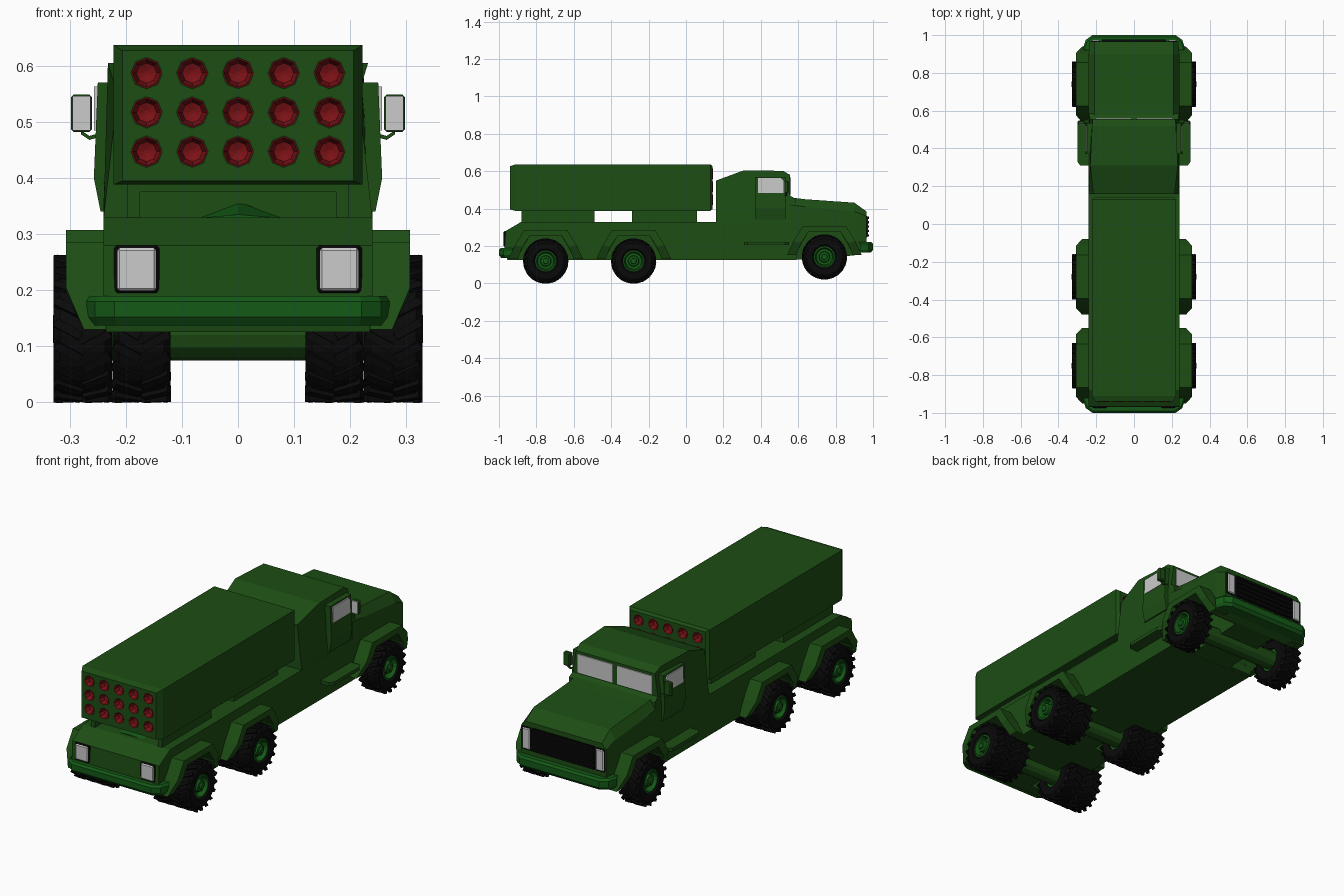
import bpy, bmesh, math
from mathutils import Matrix, Vector

if "Cube" in bpy.data.objects:
    bpy.data.objects.remove(bpy.data.objects["Cube"])


def material(name, rgb):
    m = bpy.data.materials.new(name)
    m.diffuse_color = (*rgb, 1)
    m.use_nodes = True
    m.node_tree.nodes["Principled BSDF"].inputs["Base Color"].default_value = m.diffuse_color
    return m


GREEN = material("green", (0.012, 0.075, 0.007))
BRIGHT = material("bright_green", (0.007, 0.1, 0.008))
RED = material("red", (0.2, 0.006, 0.008))
BLACK = material("black", (0.003, 0.003, 0.003))
GLASS = material("pale_grey", (0.55, 0.55, 0.55))


def finish(name, bm, mat, mirror=False, bevel=0):
    bmesh.ops.recalc_face_normals(bm, faces=bm.faces)
    me = bpy.data.meshes.new(name)
    bm.to_mesh(me)
    bm.free()
    ob = bpy.data.objects.new(name, me)
    bpy.context.collection.objects.link(ob)
    me.materials.append(mat)
    if bevel:
        b = ob.modifiers.new("bevel", 'BEVEL')
        b.width, b.segments = bevel, 1
    if mirror:
        ob.modifiers.new("mirror", 'MIRROR')
    return ob


def add_loft(bm, rings):
    vs = [[bm.verts.new(p) for p in r] for r in rings]
    n = len(vs[0])
    for a, b in zip(vs, vs[1:]):
        for i in range(n):
            j = (i + 1) % n
            bm.faces.new((a[i], a[j], b[j], b[i]))
    bm.faces.new(vs[0][::-1])
    bm.faces.new(vs[-1])


def loft(name, rings, mat, **kw):
    bm = bmesh.new()
    add_loft(bm, rings)
    return finish(name, bm, mat, **kw)


def side_prism(name, pts, mat, **kw):
    """Side profile points (y, z, half width), symmetric about x = 0."""
    return loft(name, [[(s * w, y, z) for y, z, w in pts] for s in (-1, 1)], mat, **kw)


def box(name, x, y, z, mat, **kw):
    ring = lambda zz: [(x[0], y[0], zz), (x[1], y[0], zz), (x[1], y[1], zz), (x[0], y[1], zz)]
    return loft(name, [ring(z[0]), ring(z[1])], mat, **kw)


def cut(ob, cutter):
    b = ob.modifiers.new("cut", 'BOOLEAN')
    b.operation, b.object, b.solver = 'DIFFERENCE', cutter, 'EXACT'
    cutter.hide_render = True
    cutter.hide_set(True)


def add_lathe(bm, profile, n, centre, axis='x', closed=False, turn=0.0):
    """Revolve (along, radius) points about an axis through centre."""
    rings = []
    for a, r in profile:
        ring = []
        for i in range(n):
            t = 2 * math.pi * i / n + turn
            c, s = r * math.cos(t), r * math.sin(t)
            ring.append(bm.verts.new(Vector(centre) + Vector((a, c, s) if axis == 'x' else (c, a, s))))
        rings.append(ring)
    for a, b in list(zip(rings, rings[1:])) + ([(rings[-1], rings[0])] if closed else []):
        for i in range(n):
            j = (i + 1) % n
            bm.faces.new((a[i], a[j], b[j], b[i]))
    if not closed:
        bm.faces.new(rings[0])
        bm.faces.new(rings[-1])


# wheels: (y, z, inner edges of the tyres)
AXLES = [("rear", -0.75, 0.12, (0.12, 0.225)),
         ("middle", -0.28, 0.12, (0.12, 0.225)),
         ("front", 0.74, 0.142, (0.225,))]

# wheel well cutters
wells = bmesh.new()
for _, y, z, _x in AXLES:
    prof = [(-0.15, -0.1), (-0.15, 0.02), (-0.085, 0.135), (0.085, 0.135), (0.15, 0.02), (0.15, -0.1)]
    for s in (-1, 1):
        add_loft(wells, [[(s * x, y + a, z + b) for a, b in prof] for x in (0.112, 0.4)])
wells = finish("wheel_well_cutter", wells, GREEN)

# main lower body
body = side_prism("lower_body", [(-0.955, 0.125, 0.235), (-0.97, 0.19, 0.24), (-0.965, 0.28, 0.24),
                                 (-0.88, 0.33, 0.24), (0.57, 0.33, 0.24), (0.57, 0.125, 0.24)], GREEN)
cut(body, wells)

# hood and nose
rings = []
for y, low, w, shoulder, wt, top in [(0.56, 0.125, 0.24, 0.42, 0.21, 0.46), (0.64, 0.13, 0.24, 0.41, 0.21, 0.45),
                                     (0.90, 0.15, 0.24, 0.385, 0.21, 0.432), (0.965, 0.18, 0.235, 0.36, 0.21, 0.385)]:
    rings.append([(-w, y, low), (w, y, low), (w, y, shoulder), (wt, y, top), (-wt, y, top), (-w, y, shoulder)])
cut(loft("hood", rings, GREEN), wells)

# cab
side_prism("cab", [(0.16, 0.325, 0.24), (0.16, 0.55, 0.215), (0.31, 0.605, 0.232), (0.52, 0.602, 0.222),
                   (0.557, 0.58, 0.218), (0.557, 0.47, 0.235), (0.585, 0.452, 0.238), (0.585, 0.325, 0.24)], GREEN)
box("windshield", (0.012, 0.205), (0.54, 0.562), (0.475, 0.567), GLASS, mirror=True)
loft("door", [[(x, y, z) for x, z in [(0.21, 0.34), (0.245, 0.34), (0.257, 0.40), (0.25, 0.57), (0.21, 0.57)]]
              for y in (0.37, 0.535)], GREEN, mirror=True)
loft("side_window", [[(x, y, z) for y, z in [(0.385, 0.485), (0.52, 0.485), (0.52, 0.55), (0.508, 0.563), (0.385, 0.563)]]
                     for x in (0.24, 0.2565)], GLASS, mirror=True)

# mirrors with arms
box("mirror_housing", (0.26, 0.298), (0.525, 0.548), (0.482, 0.549), GREEN, mirror=True, bevel=0.005)
box("mirror_glass", (0.263, 0.295), (0.522, 0.53), (0.485, 0.546), GLASS, mirror=True)
loft("mirror_arm", [[(x, y, z + d) for y, d in [(0.53, 0), (0.54, 0), (0.54, 0.007), (0.53, 0.007)]]
                    for x, z in [(0.24, 0.475), (0.265, 0.468), (0.28, 0.478), (0.28, 0.49)]], GREEN, mirror=True)

# side steps
loft("side_step", [[(0.23, 0.31, z), (0.285, 0.31, z), (0.30, 0.33, z), (0.30, 0.53, z), (0.285, 0.55, z), (0.23, 0.55, z)]
                   for z in (0.205, 0.222)], GREEN, mirror=True)

# grille and lamps
box("grille_panel", (-0.172, 0.172), (0.95, 0.968), (0.245, 0.362), BLACK)
for i in range(5):
    z = 0.25 + i * 0.024
    box("grille_bar", (-0.17, 0.17), (0.96, 0.978), (z, z + 0.011), BLACK)
box("front_lamp_frame", (0.178, 0.229), (0.95, 0.97), (0.245, 0.36), BLACK, mirror=True, bevel=0.004)
box("front_lamp", (0.182, 0.225), (0.95, 0.974), (0.25, 0.355), GLASS, mirror=True, bevel=0.004)
box("rear_lamp_frame", (0.14, 0.221), (-0.974, -0.95), (0.193, 0.281), BLACK, mirror=True, bevel=0.006)
box("rear_lamp", (0.145, 0.216), (-0.978, -0.95), (0.198, 0.276), GLASS, mirror=True, bevel=0.005)

# wrap-round bumpers
for name, s, d, z0, z1 in [("front_bumper", 1, 0, 0.165, 0.222), ("rear_bumper", -1, 0.0, 0.137, 0.19)]:
    plan = [(0.27, 0.93), (0.255, 0.975), (0.22, 1.0)]
    plan = plan + [(-x, y) for x, y in plan[::-1]]
    loft(name, [[(x * k, s * (y - g), z) for x, y in plan]
                for z, k, g in [(z0, 0.98, 0.012), (z0 + 0.015, 1, 0), (z1 - 0.01, 1, 0), (z1, 0.98, 0.01)]], BRIGHT)

# launcher box, chamfered at both ends, with tube holes
rings = [[(-w, y, z0), (w, y, z0), (w, y, z1), (-w, y, z1)] for y, w, z0, z1 in
         [(-0.94, 0.206, 0.395, 0.627), (-0.91, 0.222, 0.388, 0.637), (0.13, 0.222, 0.388, 0.637), (0.142, 0.206, 0.398, 0.627)]]
launcher = loft("launcher_box", rings, GREEN)
holes, tubes = bmesh.new(), bmesh.new()
for x in (-0.163, -0.0815, 0, 0.0815, 0.163):
    for z in (0.447, 0.517, 0.587):
        for y, s in ((-0.94, -1), (0.142, 1)):
            add_lathe(holes, [(s * 0.02, 0.028), (-s * 0.05, 0.028)], 8, (x, y, z), 'y')
            add_lathe(tubes, [(-s * 0.045, 0.0275), (s * 0.002, 0.0275), (s * 0.002, 0.025),
                              (-s * 0.025, 0.018), (-s * 0.03, 0.004)], 8, (x, y, z), 'y')
cut(launcher, finish("tube_hole_cutter", holes, GREEN))
finish("launch_tubes", tubes, RED)

# launcher mounts
box("rear_mount_cheek", (0.175, 0.197), (-0.88, -0.49), (0.325, 0.39), GREEN, mirror=True)
box("rear_mount_beam", (-0.176, 0.176), (-0.88, -0.81), (0.375, 0.39), GREEN)
box("rear_mount_core", (-0.176, 0.176), (-0.81, -0.49), (0.325, 0.39), GREEN)
loft("rear_mount_wedge", [[(-0.08, y, 0.328), (0.08, y, 0.328), (0, y, z)] for y, z in ((-0.86, 0.335), (-0.8, 0.358))], BRIGHT)
box("front_mount", (-0.18, 0.18), (-0.29, 0.06), (0.325, 0.39), GREEN)

# fenders, axles and wheels
for label, y, z, tyres in AXLES:
    arch = [(-0.20, 0.01, 0.275), (-0.165, 0.085, 0.307), (-0.115, 0.165, 0.307)]
    inner = [(-0.085, 0.135, 0.307), (-0.125, 0.075, 0.307), (-0.15, 0.01, 0.275)]
    flip = lambda p: [(-a, b, c) for a, b, c in p[::-1]]
    bm = bmesh.new()
    outer, under = arch + flip(arch), inner[::-1] + flip(inner[::-1])
    # strip of four-sided sections along the arch
    add_loft(bm, [[(0.2, y + a, z + b), (c, y + a, z + b), (f, y + d, z + e), (0.2, y + d, z + e)]
                  for (a, b, c), (d, e, f) in zip(outer, under)])
    finish(label + "_fender", bm, GREEN, mirror=True)

    bm = bmesh.new()
    add_lathe(bm, [(-0.24, 0.045), (0.24, 0.045)], 12, (0, y, z))
    finish(label + "_axle", bm, GREEN)

    rubber, rim = bmesh.new(), bmesh.new()
    for x0 in tyres:
        w = 0.104
        add_lathe(rubber, [(0, 0.058), (0, 0.098), (0.012, 0.113), (w - 0.012, 0.113), (w, 0.098),
                           (w, 0.065), (w - 0.012, 0.056)], 24, (x0, y, z), closed=True)
        # slanted tread lugs
        for i in range(18):
            for s in (-1, 1):
                m = (Matrix.Translation((x0 + w / 2, y, z)) @ Matrix.Rotation(2 * math.pi * (i + s * 0.25) / 18, 4, 'X')
                     @ Matrix.Translation((s * 0.026, 0, 0.113)) @ Matrix.Rotation(s * 0.5, 4, 'Z')
                     @ Matrix.Diagonal((0.052, 0.015, 0.014, 1)))
                bmesh.ops.create_cube(rubber, size=1, matrix=m)
        add_lathe(rim, [(0.01, 0.058), (w - 0.006, 0.058), (w - 0.004, 0.05), (w - 0.03, 0.043), (w - 0.03, 0.03),
                        (w - 0.008, 0.027), (w - 0.006, 0.016), (w + 0.001, 0.014)], 16, (x0, y, z))
    finish(label + "_tyre", rubber, BLACK, mirror=True)
    finish(label + "_rim", rim, BRIGHT, mirror=True)
